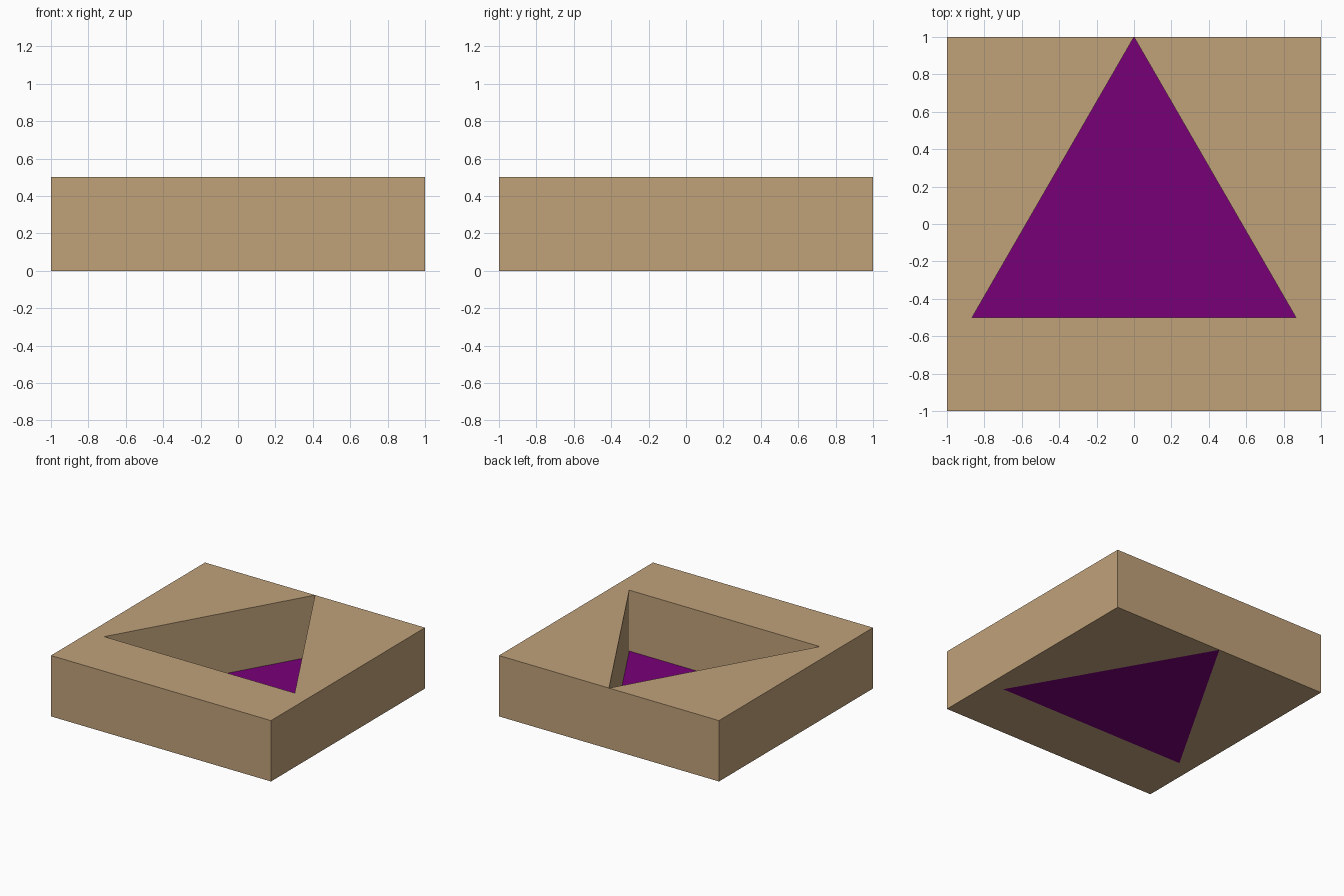
import bpy, bmesh
from math import sin, cos, pi

if "Cube" in bpy.data.objects:
    bpy.data.objects.remove(bpy.data.objects["Cube"])

HEIGHT = 0.5


def material(name, rgb):
    mat = bpy.data.materials.new(name)
    mat.diffuse_color = (*rgb, 1)
    mat.use_nodes = True
    mat.node_tree.nodes["Principled BSDF"].inputs["Base Color"].default_value = mat.diffuse_color
    return mat


def flat_part(name, outline, mat, height=0):
    """Polygon at z = 0, extruded upwards into a closed solid if height is given."""
    bm = bmesh.new()
    face = bm.faces.new([bm.verts.new((x, y, 0)) for x, y in outline])
    if height:
        top = bmesh.ops.extrude_face_region(bm, geom=[face], use_keep_orig=True)
        verts = [g for g in top["geom"] if isinstance(g, bmesh.types.BMVert)]
        bmesh.ops.translate(bm, verts=verts, vec=(0, 0, height))
        bmesh.ops.recalc_face_normals(bm, faces=bm.faces)
    mesh = bpy.data.meshes.new(name)
    bm.to_mesh(mesh)
    bm.free()
    mesh.materials.append(mat)
    obj = bpy.data.objects.new(name, mesh)
    bpy.context.collection.objects.link(obj)
    return obj


# Equilateral triangle of radius 1 whose tip touches the back edge
tip, left, right = [(cos(a), sin(a)) for a in (pi / 2, pi * 7 / 6, pi * 11 / 6)]

# Square block with a triangular well; the outline meets itself at the tip
block_outline = [tip, (-1, 1), (-1, -1), (1, -1), (1, 1), tip, right, left]
flat_part("block", block_outline, material("tan", (0.53, 0.36, 0.195)), HEIGHT)

# Purple floor of the well, flush with the underside
flat_part("well_floor", [tip, left, right], material("purple", (0.19, 0.0, 0.19)))
